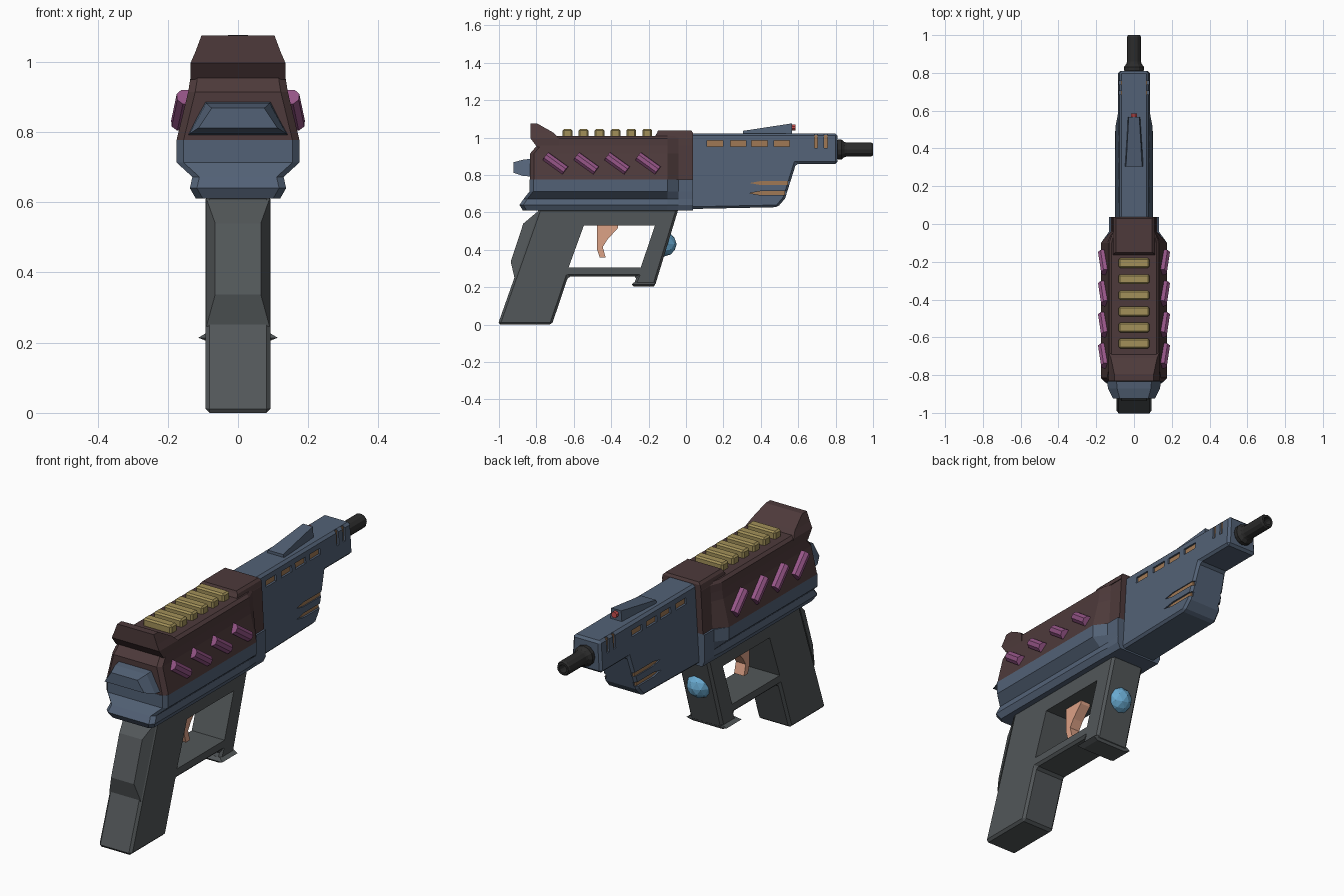
import bpy, bmesh, math
from mathutils import Vector

if "Cube" in bpy.data.objects:
    bpy.data.objects.remove(bpy.data.objects["Cube"])


def material(name, rgb):
    m = bpy.data.materials.new(name)
    m.diffuse_color = (*rgb, 1)
    m.use_nodes = True
    m.node_tree.nodes["Principled BSDF"].inputs["Base Color"].default_value = m.diffuse_color
    return m


BLUE = material("steel_blue", (.085, .12, .18))
BROWN = material("dark_brown", (.075, .042, .043))
GREY = material("grip_grey", (.085, .095, .10))
BLACK = material("barrel_black", (.025, .025, .025))
YELLOW = material("brass", (.36, .28, .10))
PURPLE = material("purple", (.30, .09, .24))
ORANGE = material("copper", (.35, .19, .09))
SALMON = material("salmon", (.72, .36, .24))
SKY = material("crystal_blue", (.14, .40, .63))
RED = material("red", (.6, .08, .08))


def finish(name, bm, mat, bevel=0):
    bmesh.ops.recalc_face_normals(bm, faces=bm.faces)
    me = bpy.data.meshes.new(name)
    bm.to_mesh(me)
    bm.free()
    ob = bpy.data.objects.new(name, me)
    bpy.context.collection.objects.link(ob)
    if mat:
        me.materials.append(mat)
    if bevel:
        b = ob.modifiers.new("bevel", 'BEVEL')
        b.width, b.segments, b.limit_method = bevel, 1, 'ANGLE'
    return ob


def add_loft(bm, rings):
    vs = [[bm.verts.new(p) for p in r] for r in rings]
    n = len(vs[0])
    for a, b in zip(vs, vs[1:]):
        for i in range(n):
            bm.faces.new((a[i], a[(i + 1) % n], b[(i + 1) % n], b[i]))
    bm.faces.new(vs[0])
    bm.faces.new(vs[-1])


def loft(name, rings, mat, bevel=0):
    bm = bmesh.new()
    add_loft(bm, rings)
    return finish(name, bm, mat, bevel)


def prism(name, profile, width, mat, bevel=0):
    """Side profile (y, z) extruded symmetrically; width may depend on z."""
    w = width if callable(width) else (lambda z: width)
    return loft(name, [[(s * w(z), y, z) for y, z in profile] for s in (-1, 1)], mat, bevel)


def side_prisms(name, profiles, x0, x1, mat):
    """Several profiles extruded from x0 to x1 on both sides."""
    bm = bmesh.new()
    for p in profiles:
        for s in (-1, 1):
            add_loft(bm, [[(s * x, y, z) for y, z in p] for x in (x0, x1)])
    return finish(name, bm, mat)


def cut(ob, cutter):
    m = ob.modifiers.new("cut", 'BOOLEAN')
    m.operation, m.solver, m.object = 'DIFFERENCE', 'EXACT', cutter
    cutter.hide_render = True
    bpy.context.view_layer.objects.active = ob
    for mod in [m.name for m in ob.modifiers]:
        bpy.ops.object.modifier_apply(modifier=mod)
    bpy.data.objects.remove(cutter)


def rect(z, hx, y0, y1):
    return [(-hx, y0, z), (hx, y0, z), (hx, y1, z), (-hx, y1, z)]


def plan(z, hx, yb, hf):
    """Receiver outline from above: wide body, narrower front collar."""
    r = [(hx - .02, yb), (hx, yb + .02), (hx, -.10), (hf, -.04), (hf, .037)]
    return [(x, y, z) for x, y in r] + [(-x, y, z) for x, y in reversed(r)]


def box(y0, y1, z0, z1):
    return [(y0, z0), (y1, z0), (y1, z1), (y0, z1)]


def tube(name, p0, p1, r, sides, mat):
    p0, p1 = Vector(p0), Vector(p1)
    q = (p1 - p0).to_track_quat('Z', 'Y')
    circ = [q @ Vector((r * math.cos(a), r * math.sin(a), 0))
            for a in (math.tau * (i + .5) / sides for i in range(sides))]
    return loft(name, [[p + c for c in circ] for p in (p0, p1)], mat)


# Grip with trigger opening
grip = prism("grip", [(-1.006, 0), (-.717, 0), (-.63, .257), (-.262, .257), (-.283, .207),
                      (-.166, .207), (-.04, .62), (-.787, .62)], .093, GREY, .012)
cut(grip, prism("opening_cutter", [(-.546, .53), (-.166, .53), (-.242, .305), (-.628, .305)], .2, None))

# Palm swell on the back of the grip
loft("palm_swell", [[(s * .09, -.787, .61), (s * .065, -.87, .54), (s * .065, -.937, .337),
                     (s * .09, -.916, .246)] if abs(s) < 1.1 else None for s in (-1, 1)], GREY)

# Flared foot of the guard
loft("guard_foot", [rect(.203, .085, -.28, -.172), rect(.214, .113, -.29, -.166),
                    rect(.228, .09, -.275, -.165)], GREY)

# Trigger
prism("trigger", [(-.475, .54), (-.36, .54), (-.365, .515), (-.42, .455), (-.445, .415), (-.43, .36),
                  (-.462, .36), (-.475, .40)], .028, SALMON)

# Crystal on the front of the guard
bm = bmesh.new()
bmesh.ops.create_icosphere(bm, subdivisions=2, radius=.065)
bmesh.ops.translate(bm, verts=bm.verts, vec=(0, -.115, .43))
finish("crystal", bm, SKY)

# Receiver, lower blue and upper brown halves
loft("lower_receiver", [plan(.61, .12, -.872, .118), plan(.64, .137, -.89, .132),
                        plan(.672, .13, -.868, .13), plan(.713, .175, -.836, .132),
                        plan(.777, .175, -.836, .132)], BLUE)
loft("upper_receiver", [plan(.777, .175, -.834, .122), plan(.914, .142, -.834, .115),
                        plan(.957, .135, -.797, .113), plan(.995, .133, -.815, .11),
                        plan(1.008, .118, -.80, .105)], BROWN)
loft("front_block", [rect(1.0, .112, -.17, .037), rect(1.025, .106, -.155, .037),
                     rect(1.037, .095, -.15, .03)], BROWN)
loft("rear_fin", [rect(.95, .135, -.797, -.68), rect(.997, .135, -.832, -.68),
                  rect(1.027, .122, -.832, -.71), rect(1.075, .104, -.832, -.795)], BROWN)

# Rear cap
loft("rear_cap", [[(-b, y, z0), (b, y, z0), (t, y, z1), (-t, y, z1)] for y, b, t, z0, z1 in
                  ((-.78, .147, .095, .788, .892), (-.87, .138, .09, .795, .882),
                   (-.923, .112, .075, .812, .868))], BLUE)

# Brass ridges on top
for i in range(6):
    y = -.633 + i * .0852
    prism(f"ridge_{i + 1}", box(y - .026, y + .026, .99, 1.046), .081, YELLOW, .008)

# Slanted side cylinders
for i in range(4):
    for s, side in ((-1, "left"), (1, "right")):
        y = i * .165
        tube(f"cylinder_{side}_{i + 1}", (s * .149, -.75 + y, .9), (s * .165, -.645 + y, .824),
             .027, 8, PURPLE)

# Barrel shroud with recessed vents
shroud = prism("barrel_shroud", [(.02, 1.022), (.81, 1.022), (.81, .86), (.588, .86), (.53, .675),
                                 (.49, .628), (.02, .618)],
               lambda z: .077 + (1.02 - z) * .06, BLUE, .012)
vents = [box(y - .042, y + .042, .952, .984) for y in (.155, .28, .393, .512)]
vents += [box(y - .009, y + .009, .945, 1.03) for y in (.695, .747)]
spikes = [[(.34, z), (.40, z - .011), (.60, z - .011), (.60, z + .011), (.40, z + .011)]
          for z in (.757, .703)]
cut(shroud, side_prisms("vent_cutter", vents, .064, .15, None))
cut(shroud, side_prisms("spike_cutter", spikes, .078, .15, None))

# Copper inserts in the vents
vents[4:] = [box(y - .009, y + .009, .945, 1.015) for y in (.695, .747)]
side_prisms("vent_inserts", vents, .05, .07, ORANGE)
spikes = [[(.34, z), (.40, z - .011), (f, z - .011), (f, z + .011), (.40, z + .011)]
          for z, f in ((.757, .545), (.703, .53))]
side_prisms("spike_inserts", spikes, .06, .087, ORANGE)

# Sight with red tip
loft("sight", [[(-w, y, 1.015), (w, y, 1.015), (w * .85, y, t), (-w * .85, y, t)]
               for y, w, t in ((.305, .05, 1.036), (.567, .033, 1.076))], BLUE)
tube("sight_tip", (0, .55, 1.054), (0, .585, 1.054), .016, 8, RED)

# Barrel with collar and bore
N = 12
loft("barrel", [[(r * math.cos(math.tau * i / N), y, .936 + r * math.sin(math.tau * i / N))
                 for i in range(N)] for r, y in
                ((.046, .80), (.053, .815), (.053, .832), (.040, .848), (.037, .86), (.037, .99),
                 (.032, 1.0), (.021, 1.0), (.021, .92))], BLACK)
